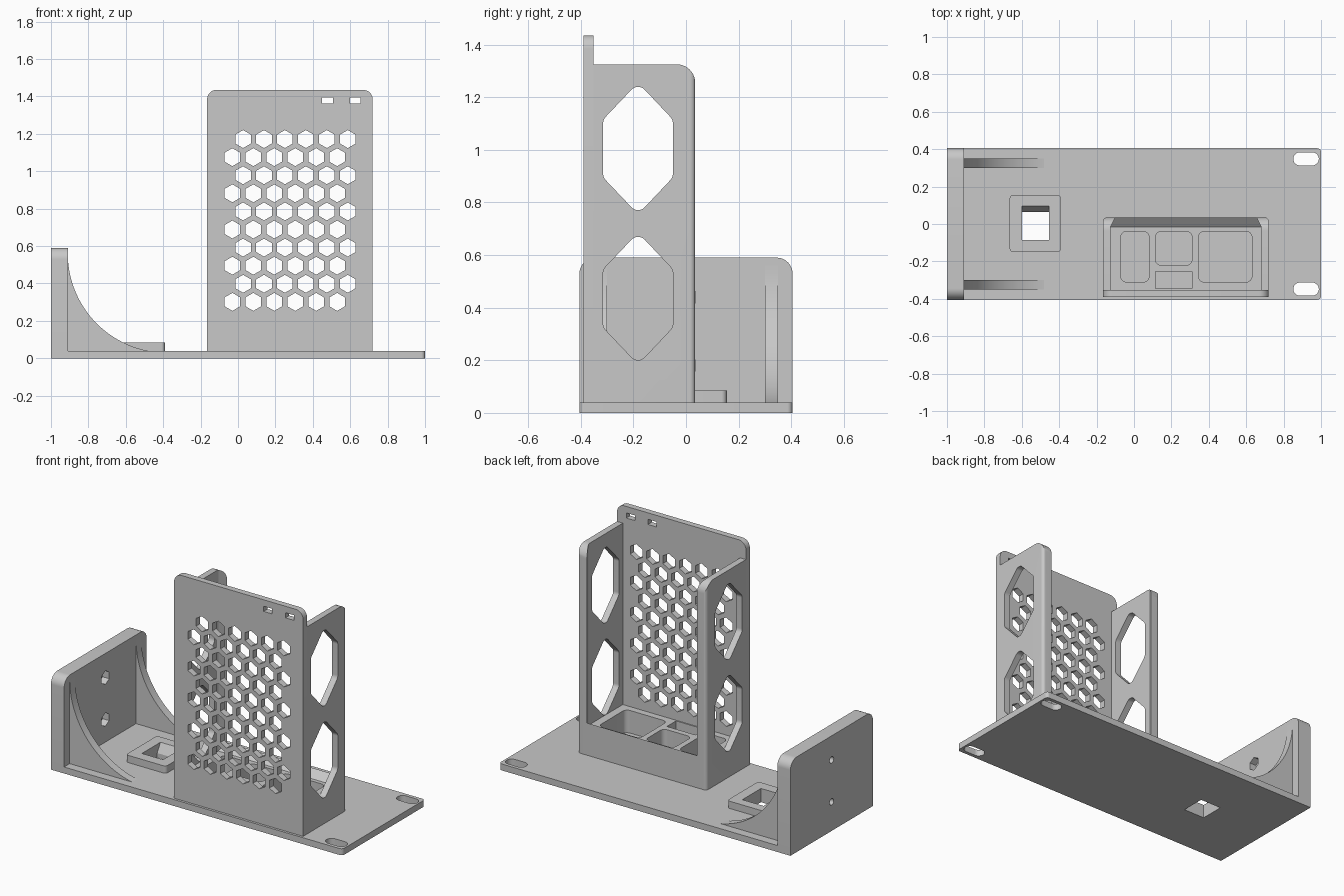
import bpy, bmesh, math
from mathutils import Vector

old = bpy.data.objects.get("Cube")
if old:
    bpy.data.objects.remove(old, do_unlink=True)

grey = bpy.data.materials.new("plain grey")
grey.use_nodes = True
grey.diffuse_color = (0.58, 0.58, 0.58, 1)
grey.node_tree.nodes["Principled BSDF"].inputs["Base Color"].default_value = grey.diffuse_color


def rounded(points, radii, steps=8):
    """Fillet the corners of a 2D polygon."""
    if not isinstance(radii, (list, tuple)):
        radii = [radii] * len(points)
    pts, out = [Vector(p) for p in points], []
    for i, p in enumerate(pts):
        r = radii[i]
        if r == 0:
            out.append(p)
            continue
        u = (pts[i - 1] - p).normalized()
        v = (pts[(i + 1) % len(pts)] - p).normalized()
        half = math.acos(u.dot(v)) / 2
        centre = p + (u + v).normalized() * (r / math.sin(half))
        t = r / math.tan(half)
        a, b = p + u * t - centre, p + v * t - centre
        out += [centre + a.lerp(b, k / steps).normalized() * r for k in range(steps + 1)]
    return out


def rect(a0, a1, b0, b1, radii=0):
    return rounded([(a0, b0), (a1, b0), (a1, b1), (a0, b1)], radii)


def hexagon(a, b, r):
    return [(a + r * math.sin(k * math.pi / 3), b + r * math.cos(k * math.pi / 3)) for k in range(6)]


def prism(name, profiles, axis, lo, hi):
    """Extrude one or more 2D profiles along an axis."""
    place = {"x": lambda a, b, t: (t, a, b),
             "y": lambda a, b, t: (a, t, b),
             "z": lambda a, b, t: (a, b, t)}[axis]
    bm = bmesh.new()
    for prof in profiles:
        low = [bm.verts.new(place(p[0], p[1], lo)) for p in prof]
        top = [bm.verts.new(place(p[0], p[1], hi)) for p in prof]
        bm.faces.new(low)
        bm.faces.new(top)
        for i in range(len(prof)):
            j = (i + 1) % len(prof)
            bm.faces.new((low[i], low[j], top[j], top[i]))
    bmesh.ops.recalc_face_normals(bm, faces=bm.faces)
    mesh = bpy.data.meshes.new(name)
    bm.to_mesh(mesh)
    bm.free()
    mesh.materials.append(grey)
    ob = bpy.data.objects.new(name, mesh)
    bpy.context.collection.objects.link(ob)
    return ob


def cut(ob, *cutters, operation='DIFFERENCE'):
    """Apply booleans and drop the cutters."""
    bpy.context.view_layer.objects.active = ob
    for c in cutters:
        mod = ob.modifiers.new("cut", 'BOOLEAN')
        mod.operation, mod.solver, mod.object = operation, 'EXACT', c
        bpy.ops.object.modifier_apply(modifier=mod.name)
        bpy.data.objects.remove(c, do_unlink=True)
    return ob


parts = []
BASE_TOP = 0.04


# Opening for the socket, with a sloped rear side
def socket_cutter():
    prof = [(-0.085, -0.1), (0.065, -0.1), (0.065, 0.03), (0.1, 0.09), (0.1, 0.12), (-0.085, 0.12)]
    return prism("socket_cutter", [prof], "x", -0.6, -0.455)


# Base plate with two mounting slots
base = prism("base_plate", [rect(-0.91, 1, -0.405, 0.405, [0, 0.02, 0.02, 0])], "z", 0, BASE_TOP)
slots = [rect(0.852, 0.988, y - 0.035, y + 0.035, 0.0345) for y in (-0.348, 0.348)]
parts.append(cut(base, prism("slot_cutter", slots, "z", -0.1, 0.1), socket_cutter()))

# Raised socket frame
frame = prism("socket_frame", [rect(-0.665, -0.39, -0.15, 0.155, 0.02)], "z", BASE_TOP, 0.085)
parts.append(cut(frame, socket_cutter()))

# End wall with bolt holes and nut recesses
wall = prism("end_wall", [rect(-0.405, 0.405, 0, 0.59, [0, 0, 0.06, 0.06])], "x", -1, -0.91)
bolt_z = (0.18, 0.44)
bolts = [[(0.02 * math.cos(k * math.pi / 8), z + 0.02 * math.sin(k * math.pi / 8)) for k in range(16)]
         for z in bolt_z]
parts.append(cut(wall, prism("nut_cutter", [hexagon(0, z, 0.042) for z in bolt_z], "x", -0.955, -0.8),
                 prism("bolt_cutter", bolts, "x", -1.1, -0.94)))

# Curved ribs bracing the end wall
arc = [(-0.38 + 0.53 * math.cos(math.radians(a)), 0.56 + 0.53 * math.sin(math.radians(a)))
       for a in range(180, 268, 3)]
for side, y in (("right", -0.35), ("left", 0.3)):
    parts.append(prism("rib_" + side, [[(-0.92, 0.03), (-0.92, 0.56)] + arc], "y", y, y + 0.05))

# Tower front plate with honeycomb vents and tie slots
X0, X1, BACK, FRONT, INNER = -0.165, 0.72, 0.035, -0.39, -0.352
front = prism("tower_front", [rect(X0, X1, BASE_TOP, 1.435, [0, 0, 0.05, 0.05])], "y", FRONT, INNER)
vents = [hexagon((0.027 if row % 2 == 0 else -0.03) + 0.112 * col, 1.172 - 0.0967 * row, 0.048)
         for row in range(10) for col in range(6)]
ties = [rect(x, x + 0.058, 1.363, 1.395) for x in (0.449, 0.598)]
parts.append(cut(front, prism("vent_cutter", vents + ties, "y", -0.5, -0.3)))

# Tower side panels with retaining lips and two long windows
def window(z):
    pts = [(-0.182, z - 0.25), (-0.05, z - 0.11), (-0.05, z + 0.11),
           (-0.182, z + 0.25), (-0.315, z + 0.11), (-0.315, z - 0.11)]
    return rounded(pts, 0.035)


for side, edge, s in (("right", X0, 1), ("left", X1, -1)):
    plan = rounded([(edge, INNER), (edge, BACK), (edge + s * 0.065, BACK),
                    (edge + s * 0.04, -0.015), (edge + s * 0.04, INNER)], [0, 0.02, 0, 0, 0])
    panel = prism("tower_side_" + side, [plan], "z", BASE_TOP, 1.4)
    outline = prism("outline", [rect(-0.5, BACK, 0, 1.325, [0, 0, 0.07, 0])], "x", edge - 0.1, edge + 0.1)
    cut(panel, outline, operation='INTERSECT')
    parts.append(cut(panel, prism("window_cutter", [window(0.435), window(1.005)], "x", edge - 0.1, edge + 0.1)))

# Tray floor with a rear lip and rounded pockets
tray = prism("tower_tray", [[(INNER, BASE_TOP), (BACK, BASE_TOP), (BACK, 0.24), (-0.015, 0.2), (INNER, 0.2)]],
             "x", X0 + 0.04, X1 - 0.04)
pockets = [rect(-0.07, 0.08, -0.31, -0.04, 0.03), rect(0.115, 0.31, -0.22, -0.04, 0.03),
           rect(0.345, 0.63, -0.31, -0.04, 0.03), rect(0.115, 0.31, -0.345, -0.255)]
parts.append(cut(tray, prism("pocket_cutter", pockets, "z", 0.06, 0.5)))

# Smooth shading on the fillets only
for ob in parts:
    bpy.ops.object.select_all(action='DESELECT')
    ob.select_set(True)
    bpy.context.view_layer.objects.active = ob
    bpy.ops.object.shade_smooth_by_angle(angle=math.radians(25))
